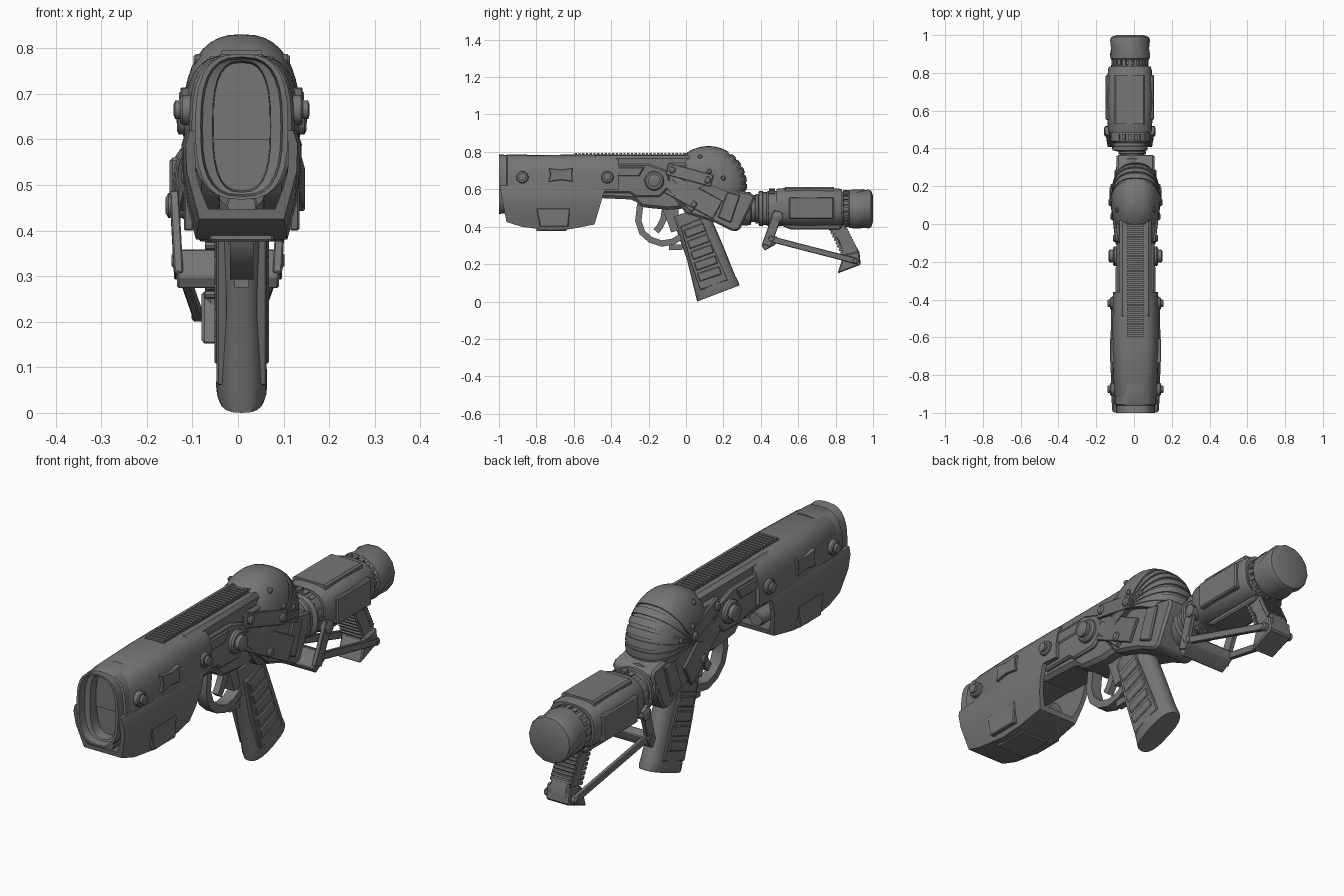
import bpy, bmesh, math
from mathutils import Vector

if "Cube" in bpy.data.objects:
    bpy.data.objects.remove(bpy.data.objects["Cube"])

C, S = 0.008, -0.022          # centre lines of the main body and of the rear stock
mat = bpy.data.materials.new("dark grey metal")
mat.diffuse_color = (0.18, 0.18, 0.18, 1)
mat.use_nodes = True
mat.node_tree.nodes["Principled BSDF"].inputs["Base Color"].default_value = mat.diffuse_color


def build(name, parts, bev=0):
    """Each part is (rings, closed): equal rings of points skinned together."""
    bm = bmesh.new()
    for rings, closed in parts:
        vs = [[bm.verts.new(p) for p in r] for r in rings]
        n, m = len(vs), len(vs[0])
        for i in range(n if closed else n - 1):
            a, b = vs[i], vs[(i + 1) % n]
            for j in range(m):
                k = (j + 1) % m
                bm.faces.new((a[j], a[k], b[k], b[j]))
        if not closed:
            bm.faces.new(vs[0][::-1])
            bm.faces.new(vs[-1])
    bmesh.ops.remove_doubles(bm, verts=bm.verts, dist=1e-5)
    bmesh.ops.recalc_face_normals(bm, faces=bm.faces)
    if bev:
        es = [e for e in bm.edges if len(e.link_faces) == 2 and e.calc_face_angle(0) > 0.6]
        bmesh.ops.bevel(bm, geom=es, offset=bev, segments=1, affect='EDGES', profile=0.5)
    me = bpy.data.meshes.new(name)
    bm.to_mesh(me)
    bm.free()
    me.materials.append(mat)
    me.shade_smooth()
    me.set_sharp_from_angle(angle=math.radians(32))
    ob = bpy.data.objects.new(name, me)
    bpy.context.collection.objects.link(ob)
    return ob


def prism(pts, x0, x1):
    return [[(x, y, z) for y, z in pts] for x in (x0, x1)], False


def sym(pts, hw, c=C):
    return prism(pts, c - hw, c + hw)


def plates(pts, a, b, c=C):
    """Mirrored pair of side plates between half widths a and b."""
    return [prism(pts, c + s * a, c + s * b) for s in (-1, 1)]


def rect(y0, y1, z0, z1):
    return [(y0, z0), (y1, z0), (y1, z1), (y0, z1)]


def bar(p, q, w, t):
    p, q = Vector(p), Vector(q)
    d = (q - p).normalized()
    u = d.cross(Vector((1, 0, 0))).normalized() * w / 2
    v = d.cross(u).normalized() * t / 2
    return [[e + u + v, e - u + v, e - u - v, e + u - v] for e in (p, q)], False


def oval(y, hw, hh, cx, cz, e=1.0, n=24, tw=0.0):
    f = lambda v: math.copysign(abs(v) ** e, v) if abs(v) > 1e-6 else 0
    A = [2 * math.pi * i / n + tw for i in range(n)]
    return [(cx + hw * f(math.cos(a)), y, cz + hh * f(math.sin(a))) for a in A]


def disc_x(y, z, steps, s, c, n=16):
    """Stepped round boss turned about x; steps are (half width, radius)."""
    return [[(c + s * x, y + r * math.cos(2 * math.pi * i / n), z + r * math.sin(2 * math.pi * i / n))
             for i in range(n)] for x, r in steps], False


def ribbon(path, hw, t, c):
    P = [Vector((c, y, z)) for y, z in path]
    rings = []
    for i, p in enumerate(P):
        d = (P[min(i + 1, len(P) - 1)] - P[max(i - 1, 0)]).normalized()
        u = Vector((0, -d.z, d.y)) * t / 2
        x = Vector((hw, 0, 0))
        rings.append([p + u + x, p - u + x, p - u - x, p + u - x])
    return rings, False


# muzzle: oblong tube with a recessed opening
build("muzzle", [([oval(y, w, h, C, 0.628, 0.72, 28) for y, w, h in
      ((-0.85, .110, .158), (-0.955, .110, .158), (-0.96, .102, .155), (-1, .102, .16),
       (-1, .09, .153), (-0.965, .086, .149), (-0.96, .064, .144), (-0.915, .062, .14))], False)])

# upper shroud: arched cover
def arch(y, w, top, n=16):
    A = [math.pi * i / n for i in range(n + 1)]
    return [(C + w * math.copysign(abs(math.cos(a)) ** .6, math.cos(a)), y,
             .6 + (top - .6) * max(math.sin(a), 0) ** .6) for a in A]
build("upper_shroud", [([arch(y, w, t) for y, w, t in
      ((-.92, .11, .775), (-.905, .116, .782), (-.65, .126, .785), (-.41, .124, .787), (-.36, .118, .782))], False)])

# lower shroud: open-topped trough, leaning and narrowing at both ends
def trough(y, k, zb, w=1.0):
    half = [(.122 * w, .62), (.132 * w, .59), (.13 * w, .53), (.12 * w, zb + .07), (.1 * w, zb)]
    inner = [(x - .02, max(z, zb + .022)) for x, z in half]
    out = half + [(-x, z) for x, z in half[::-1]]
    inn = inner + [(-x, z) for x, z in inner[::-1]]
    return [(C + x, y + k * (.61 - z), z) for x, z in out + inn[::-1]]
build("lower_shroud", [([trough(*a) for a in
      ((-.995, .19, .425, .93), (-.90, .1, .40, .98), (-.73, 0, .38), (-.6, -.08, .387), (-.43, -.3, .412, .97))], False)])
build("lower_shroud_panel", plates([(-.8, .5), (-.62, .5), (-.63, .4), (-.78, .4)], .105, .127), .004)
build("lower_shroud_keel", [sym(rect(-.8, -.64, .376, .4), .07)], .004)
build("shroud_emblem_plate", plates([(-.735, .715), (-.67, .705), (-.605, .715), (-.61, .68), (-.605, .64),
      (-.67, .65), (-.735, .64), (-.725, .68)], .11, .134), .003)
build("inner_rod", [([oval(y, .035, .03, C, .455, 1, 14) for y in (-.93, -.5)], False),
      sym(rect(-.9, -.44, .56, .62), .075)], .004)

# receiver and its side panels
build("receiver", [sym([(-.5, .782), (.06, .782), (.1, .6), (.02, .5), (-.1, .49), (-.24, .505),
      (-.28, .545), (-.5, .555)], .085)], .016)
build("receiver_side_panel", plates([(-.46, .735), (-.2, .735), (-.1, .7), (-.08, .62), (-.14, .56),
      (-.27, .56), (-.3, .58), (-.46, .58)], .07, .1), .008)
build("receiver_lower_strip", plates([(-.4, .72), (-.22, .72), (-.25, .67), (-.4, .67)], .09, .106), .005)
# ribbed top rail
build("top_rail", [sym(rect(-.6, .03, .76, .787), .046)] +
      [sym(rect(-.595 + i * .02, -.583 + i * .02, .78, .795), .044) for i in range(31)])

# bolts on both sides
bolts = []
for s in (-1, 1):
    for y in (-.875, -.42):
        bolts.append(disc_x(y, .665, ((.1, .033), (.13, .033), (.135, .028), (.135, .02),
                                      (.146, .02), (.149, .012)), s, C))
    bolts.append(disc_x(-.17, .645, ((.08, .052), (.112, .052), (.12, .044), (.12, .034),
                                     (.138, .034), (.142, .026)), s, C, 20))
build("side_bolts", bolts)

# dome: rounded drum with raised slats over the rear
def lune(a0, a1, n, k=1.0, closed=False):
    T = [math.radians(-90 + 180 * i / 20) for i in range(21)]
    f = lambda v: math.copysign(abs(v) ** .8, v) if abs(v) > 1e-6 else 0
    rings = []
    for i in range(n if closed else n + 1):
        a = math.radians(a0 + (a1 - a0) * i / n)
        rings.append([(C + .126 * k * f(math.sin(t)), .12 + .2 * k * f(math.cos(t)) * math.cos(a),
                       .625 + .2 * k * f(math.cos(t)) * math.sin(a)) for t in T])
    return rings, closed
build("dome", [lune(-20, 200, 36)])
build("dome_front_cap", [lune(58, 150, 18, 1.03)])
build("dome_slats", [lune(44 - i * 13, 53 - i * 13, 3, 1.03) for i in range(6)])
build("dome_pins", [disc_x(y, z, ((.06, .013), (x, .013), (x + .006, .008)), s, C, 10)
      for s in (-1, 1) for y, z, x in ((.075, .775, .1), (.125, .695, .131), (.2, .66, .126))])

# joint body below the dome, with rear collar and neck
build("joint_body", [sym([(-.1, .74), (.05, .74), (.26, .62), (.28, .45), (.22, .4), (.1, .44),
      (0, .47), (-.1, .6)], .1)], .012)
build("joint_collar", [sym([(.19, .61), (.35, .58), (.37, .555), (.285, .38), (.25, .375), (.14, .43)], .1)], .01)
build("joint_collar_plate", plates([(.22, .585), (.29, .57), (.24, .42), (.17, .45)], .09, .11), .005)
build("neck", [([oval(y, r, r * 1.08, S + .012, .497, 1, 20) for y, r in
      ((.28, .085), (.345, .082), (.35, .066), (.37, .066), (.372, .073), (.385, .073), (.387, .062), (.45, .062))], False)])
# flared side plates and link bars
links, pins = [], []
for s in (-1, 1):
    links += [bar((C + s * .098, -.1, .71), (C + s * .128, .14, .645), .065, .014),
              bar((C + s * .092, -.09, .63), (C + s * .132, .17, .49), .11, .014),
              bar((C + s * .09, -.1, .64), (C + s * .108, .05, .5), .06, .02)]
    pins += [disc_x(y, z, ((.08, .02), (x, .02), (x + .006, .013)), s, C, 12)
             for y, z, x in ((.115, .65, .137), (.04, .52, .126), (-.075, .705, .113))]
build("flared_links", links, .003)
build("link_pins", pins)

# pistol grip with ridged side panels
def grip_ring(y0, z0, y1, z1, w, n=20):
    f = lambda v: math.copysign(abs(v) ** .75, v) if abs(v) > 1e-6 else 0
    out = []
    for i in range(n):
        a = 2 * math.pi * i / n
        u = .5 + .5 * f(math.cos(a))
        out.append((C + w * f(math.sin(a)), y0 + (y1 - y0) * u, z0 + (z1 - z0) * u))
    return out
build("pistol_grip", [([grip_ring(*r) for r in
      ((-.075, .45, .11, .52, .05), (-.05, .38, .14, .435, .05), (.005, .225, .2, .295, .05),
       (.045, .06, .262, .14, .055), (.056, .015, .283, .1, .056), (.06, 0, .286, .086, .051))], False)])
build("grip_panel", plates([(-.03, .4), (.08, .445), (.225, .115), (.075, .06), (.02, .22)], .03, .055), .004)
build("grip_ridges", [bar((C + s * .053, -.005 + t * .09, .36 - t * .29), (C + s * .053, .1 + t * .105, .4 - t * .29), .045, .014)
      for s in (-1, 1) for t in (0, .2, .4, .6, .8)], .004)

# trigger and guard
build("trigger_guard", [ribbon([(-.245, .52), (-.255, .43), (-.235, .37), (-.19, .33), (-.13, .31),
      (-.07, .32), (-.02, .35)], .026, .034, C)])
build("trigger", [ribbon([(-.11, .5), (-.12, .44), (-.14, .4), (-.16, .375)], .014, .035, C),
      sym([(-.13, .5), (-.04, .5), (-.04, .38), (-.08, .37), (-.1, .43)], .03),
      sym(rect(-.09, -.02, .275, .305), .016)])

# rear stock: body, shell plates, toothed collars and end knob
build("stock_body", [([oval(y, w, h, S, .497, .8, 24) for y, w, h in
      ((.385, .07, .07), (.39, .092, .093), (.41, .095, .095), (.413, .088, .088), (.43, .088, .088),
       (.44, .105, .095), (.84, .1, .092), (.845, .088, .085), (.89, .088, .085))], False)])
build("stock_shell", [([oval(y, w, h, S, .505, .74, 28) for y, w, h in
      ((.485, .112, .096), (.495, .116, .1), (.65, .126, .104), (.815, .116, .1), (.835, .11, .094))], False)])
build("stock_top_panel", [([[(S + sx * .08, y, z) for sx, z in ((-1, .57), (1, .57), (1, .605), (.9, .613), (-.9, .613), (-1, .605))]
      for y in (.53, .79)], False)])
build("stock_side_panel", plates([(.55, .56), (.79, .56), (.79, .44), (.55, .44)], .1, .128, S), .006)
build("stock_bottom_rail", [sym([(.5, .41), (.84, .41), (.82, .385), (.56, .385)], .06, S)], .006)
teeth = []
for y, r in ((.455, .1), (.85, .09)):
    for i in range(20):
        a = 2 * math.pi * i / 20
        w, h = math.cos(a), math.sin(a)
        teeth.append(([[(S + w * q - h * k, yy, .497 + h * q + w * k) for q, k in
                        ((r - .02, -.009), (r + .008, -.009), (r + .008, .009), (r - .02, .009))]
                       for yy in (y - .01, y + .022)], False))
build("stock_teeth", teeth)
build("end_knob", [([oval(y, r, r, S + .001, .495, 1, 14, tw) for y, r, tw in
      ((.865, .095, 0), (.875, .104, 0), (.9, .106, .05), (.975, .106, .5), (.99, .1, .5), (1, .07, .5))], False)])

# folding bracket and arms under the stock
arms, hubs = [], []
for s in (-1, 1):
    arms += [bar((S + s * .118, .495, .48), (S + s * .108, .43, .3), .05, .02),
             bar((S + s * .108, .45, .335), (S + s * .066, .915, .215), .032, .018)]
    hubs += [disc_x(y, z, ((.04, r), (x, r), (x + .006, r * .6)), s, S, 14)
             for y, z, x, r in ((.49, .455, .131, .028), (.455, .335, .118, .02), (.905, .217, .074, .017))]
build("stock_arms", arms, .003)
build("arm_hubs", hubs)
build("bracket_cross_block", [sym([(.405, .3), (.42, .272), (.48, .305), (.49, .345), (.45, .36)], .112, S)], .004)

# rear handle with finger ribs
build("rear_handle", [sym([(.75, .41), (.85, .41), (.888, .33), (.928, .265), (.933, .2), (.812, .153),
      (.84, .24), (.815, .32)], .045, S)], .007)
build("rear_handle_foot", [sym([(.842, .25), (.925, .268), (.935, .197), (.81, .15)], .058, S)], .006)
ribs = []
for i in range(8):
    t = i / 7
    for y, z in ((.775 + .06 * t, .385 - .125 * t), (.855 + .05 * t, .385 - .1 * t)):
        ribs.append(([[(S + x, y + .011 * math.cos(k * math.pi / 4), z + .009 * math.sin(k * math.pi / 4))
                       for k in range(8)] for x in (-.05, .05)], False))
build("rear_handle_ribs", ribs)
